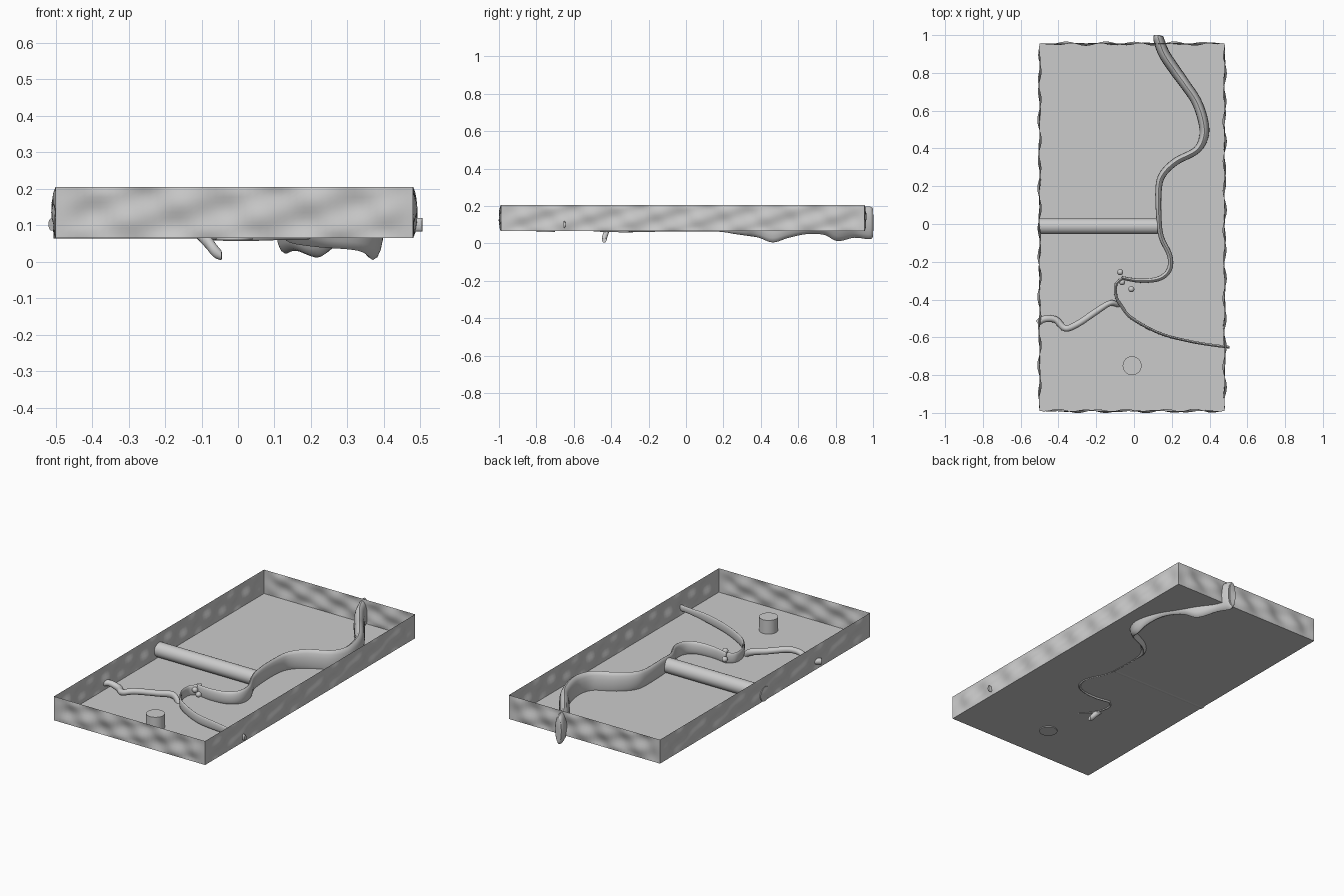
import bpy, bmesh, math
from mathutils import Vector

if "Cube" in bpy.data.objects:
    bpy.data.objects.remove(bpy.data.objects["Cube"])

X0, X1, Y0, Y1 = -0.50, 0.48, -0.99, 0.955
Z0, Z1 = 0.065, 0.205


def finish(name, bm, smooth=40):
    bmesh.ops.recalc_face_normals(bm, faces=bm.faces)
    me = bpy.data.meshes.new(name)
    bm.to_mesh(me)
    bm.free()
    ob = bpy.data.objects.new(name, me)
    bpy.context.collection.objects.link(ob)
    bpy.ops.object.select_all(action='DESELECT')
    bpy.context.view_layer.objects.active = ob
    ob.select_set(True)
    bpy.ops.object.shade_smooth_by_angle(angle=math.radians(smooth))
    return ob


def spline(pts, steps=6):
    """Smooth interpolation through rows of numbers."""
    out = []
    n = len(pts)
    for i in range(n - 1):
        p0, p1, p2, p3 = pts[max(i - 1, 0)], pts[i], pts[i + 1], pts[min(i + 2, n - 1)]
        for k in range(steps):
            t = k / steps
            out.append([0.5 * (2 * b + (c - a) * t + (2 * a - 5 * b + 4 * c - d) * t * t
                               + (3 * b - a - 3 * c + d) * t ** 3)
                        for a, b, c, d in zip(p0, p1, p2, p3)])
    out.append(list(pts[-1]))
    return out


def stream(name, pts, sides=16):
    """Upright oval tube; rows are x, y, bottom, top, half width."""
    rows = spline(pts)
    bm = bmesh.new()
    rings = []
    for i, (x, y, lo, hi, w) in enumerate(rows):
        a, b = rows[max(i - 1, 0)], rows[min(i + 1, len(rows) - 1)]
        d = Vector((b[0] - a[0], b[1] - a[1])).normalized()
        ring = []
        for k in range(sides):
            t = 2 * math.pi * k / sides
            s = math.cos(t) * w
            ring.append(bm.verts.new((x - d.y * s, y + d.x * s,
                                      (lo + hi) / 2 + math.sin(t) * (hi - lo) / 2)))
        rings.append(ring)
    for r, q in zip(rings, rings[1:]):
        for k in range(sides):
            j = (k + 1) % sides
            bm.faces.new((r[k], r[j], q[j], q[k]))
    bm.faces.new(rings[0])
    bm.faces.new(rings[-1])
    return finish(name, bm)


def rippled_wall(name, a, b, seed):
    """Straight-edged wall panel with gentle waves in its middle."""
    a, b = Vector(a), Vector(b)
    d = (b - a).normalized()
    nrm = Vector((d.y, -d.x))
    length = (b - a).length
    nu, nv = int(length * 50), 10
    bm = bmesh.new()
    grid = []
    for i in range(nu + 1):
        u = i / nu * length
        col = []
        for j in range(nv + 1):
            v = j / nv
            wave = math.sin(u * 34 + seed + 3 * v) * 0.6 + math.sin(u * 19 - 7 * v + seed * 2) * 0.4
            pin = math.sin(math.pi * v) ** 0.6 if 0 < j < nv else 0
            pin *= min(1, i / 4, (nu - i) / 4)
            p = a + d * u + nrm * 0.012 * wave * pin
            col.append(bm.verts.new((p.x, p.y, Z0 + (Z1 - Z0) * v)))
        grid.append(col)
    for i in range(nu):
        for j in range(nv):
            bm.faces.new((grid[i][j], grid[i + 1][j], grid[i + 1][j + 1], grid[i][j + 1]))
    return finish(name, bm, 60)


def cylinder(name, start, end, r):
    start, end = Vector(start), Vector(end)
    ax = end - start
    bm = bmesh.new()
    bmesh.ops.create_cone(bm, cap_ends=True, segments=32, radius1=r, radius2=r, depth=ax.length)
    ob = finish(name, bm)
    ob.location = (start + end) / 2
    ob.rotation_euler = ax.to_track_quat('Z', 'Y').to_euler()
    return ob


# tray floor and four walls
bm = bmesh.new()
bm.faces.new([bm.verts.new(p) for p in
              ((X0, Y0, Z0), (X1, Y0, Z0), (X1, Y1, Z0), (X0, Y1, Z0))])
finish("floor", bm)
corners = [(X0, Y0), (X1, Y0), (X1, Y1), (X0, Y1)]
for i, side in enumerate(("front", "right", "back", "left")):
    rippled_wall(side + "_wall", corners[i], corners[(i + 1) % 4], i * 1.7)

# main stream, tall at the back and thinning towards the fork
stream("main_stream", [
    (.128, 1.0, .035, .185, .018), (.13, .98, .022, .197, .028),
    (.16, .90, .03, .19, .03), (.22, .81, .012, .18, .03),
    (.27, .74, .045, .18, .028), (.33, .65, .05, .17, .027),
    (.365, .55, .03, .17, .027), (.37, .465, .005, .17, .025),
    (.33, .39, .03, .17, .02), (.22, .33, .04, .17, .02),
    (.15, .26, .05, .165, .019), (.13, .18, .062, .16, .017),
    (.132, .03, .063, .16, .014), (.145, -.07, .063, .15, .014),
    (.19, -.17, .062, .145, .014), (.185, -.245, .06, .14, .014),
    (.13, -.29, .06, .135, .013), (.03, -.30, .057, .13, .011),
    (-.065, -.285, .058, .125, .009)])

# bend linking the main stream to the fork, and the thin right branch
stream("right_branch", [
    (-.06, -.287, .06, .125, .008), (-.095, -.32, .058, .12, .008),
    (-.095, -.38, .06, .12, .008), (-.07, -.43, .06, .12, .008),
    (-.01, -.50, .065, .12, .008), (.14, -.58, .066, .12, .007),
    (.30, -.622, .075, .125, .007), (.42, -.642, .083, .12, .007),
    (.505, -.652, .083, .12, .007)])

# left branch, dipping through the floor at the fork
stream("left_branch", [
    (-.51, -.525, .085, .12, .016), (-.475, -.503, .085, .12, .018),
    (-.415, -.507, .07, .11, .018), (-.365, -.552, .08, .115, .017),
    (-.30, -.53, .095, .13, .017), (-.20, -.463, .085, .12, .017),
    (-.13, -.42, .075, .115, .015), (-.09, -.425, .04, .09, .014),
    (-.065, -.435, .012, .055, .014), (-.045, -.437, .004, .03, .012)])

# log barrier and round post
cylinder("barrier_log", (-.505, -.012, .106), (.125, -.012, .106), .042)
cylinder("round_post", (-.01, -.75, .06), (-.01, -.75, .145), .05)

# pebbles near the fork
for i, (x, y) in enumerate(((-.073, -.255), (-.063, -.308), (-.014, -.345))):
    bm = bmesh.new()
    bmesh.ops.create_uvsphere(bm, u_segments=16, v_segments=10, radius=.016)
    finish(f"pebble_{i + 1}", bm, 60).location = (x, y, .10)
